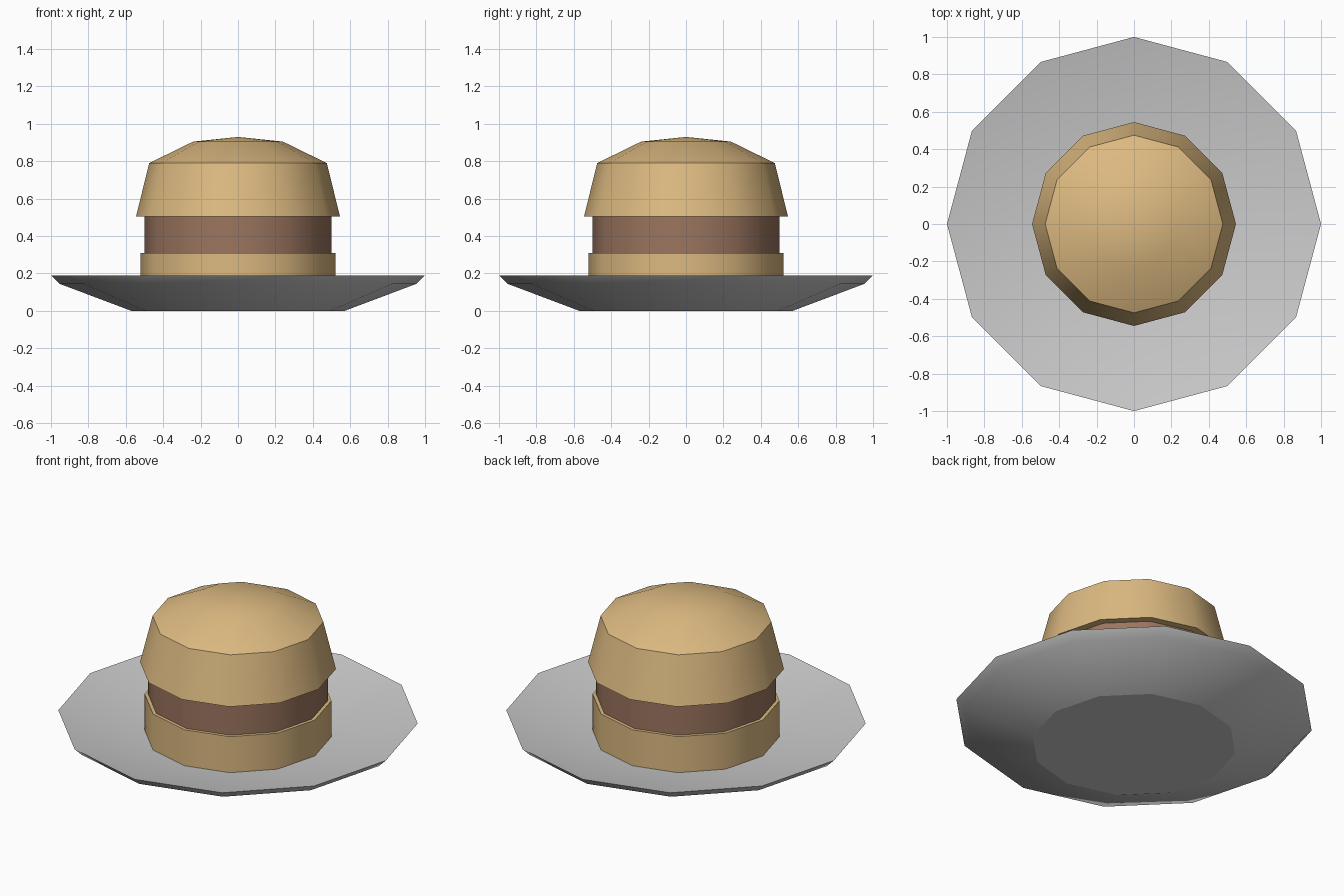
import bpy, bmesh, math

if "Cube" in bpy.data.objects:
    bpy.data.objects.remove(bpy.data.objects["Cube"])

SIDES = 12


def material(name, rgb):
    mat = bpy.data.materials.new(name)
    mat.diffuse_color = (*rgb, 1)
    mat.use_nodes = True
    mat.node_tree.nodes["Principled BSDF"].inputs["Base Color"].default_value = mat.diffuse_color
    return mat


def lathe(name, profile, mat=None, sharp_rings=()):
    """Revolve (radius, z) points from bottom to top; radius 0 makes a pole."""
    bm = bmesh.new()
    rings = []
    for r, z in profile:
        n = SIDES if r else 1
        rings.append([bm.verts.new((r * math.cos(math.tau * i / n),
                                    r * math.sin(math.tau * i / n), z)) for i in range(n)])
    for a, b in zip(rings, rings[1:]):
        for i in range(SIDES):
            j = (i + 1) % SIDES
            if len(b) == 1:
                bm.faces.new((a[i], a[j], b[0]))
            else:
                bm.faces.new((a[i], a[j], b[j], b[i]))
    # Flat caps close the open ends
    bm.faces.new(rings[0][::-1])
    if len(rings[-1]) > 1:
        bm.faces.new(rings[-1])
    bm.normal_update()
    # Smooth shading with hard creases
    for f in bm.faces:
        f.smooth = True
    for e in bm.edges:
        e.smooth = e.calc_face_angle(0) < math.radians(40)
    for k in sharp_rings:
        for i in range(SIDES):
            bm.edges.get((rings[k][i], rings[k][(i + 1) % SIDES])).smooth = False
    mesh = bpy.data.meshes.new(name)
    bm.to_mesh(mesh)
    bm.free()
    if mat:
        mesh.materials.append(mat)
    obj = bpy.data.objects.new(name, mesh)
    bpy.context.collection.objects.link(obj)
    return obj


bread = material("bread", (0.72, 0.49, 0.22))
meat = material("meat", (0.33, 0.18, 0.115))

# Dished plate: underside, rim, then down to the flat centre
lathe("plate", [(0.57, 0), (0.955, 0.145), (1.0, 0.19), (0.55, 0.09)], sharp_rings=(0,))

# Burger stack
lathe("bottom_bun", [(0.52, 0.09), (0.52, 0.31)], bread)
lathe("patty", [(0.5, 0.31), (0.5, 0.505)], meat)
lathe("top_bun", [(0.545, 0.505), (0.475, 0.79), (0.24, 0.905), (0, 0.93)], bread)
